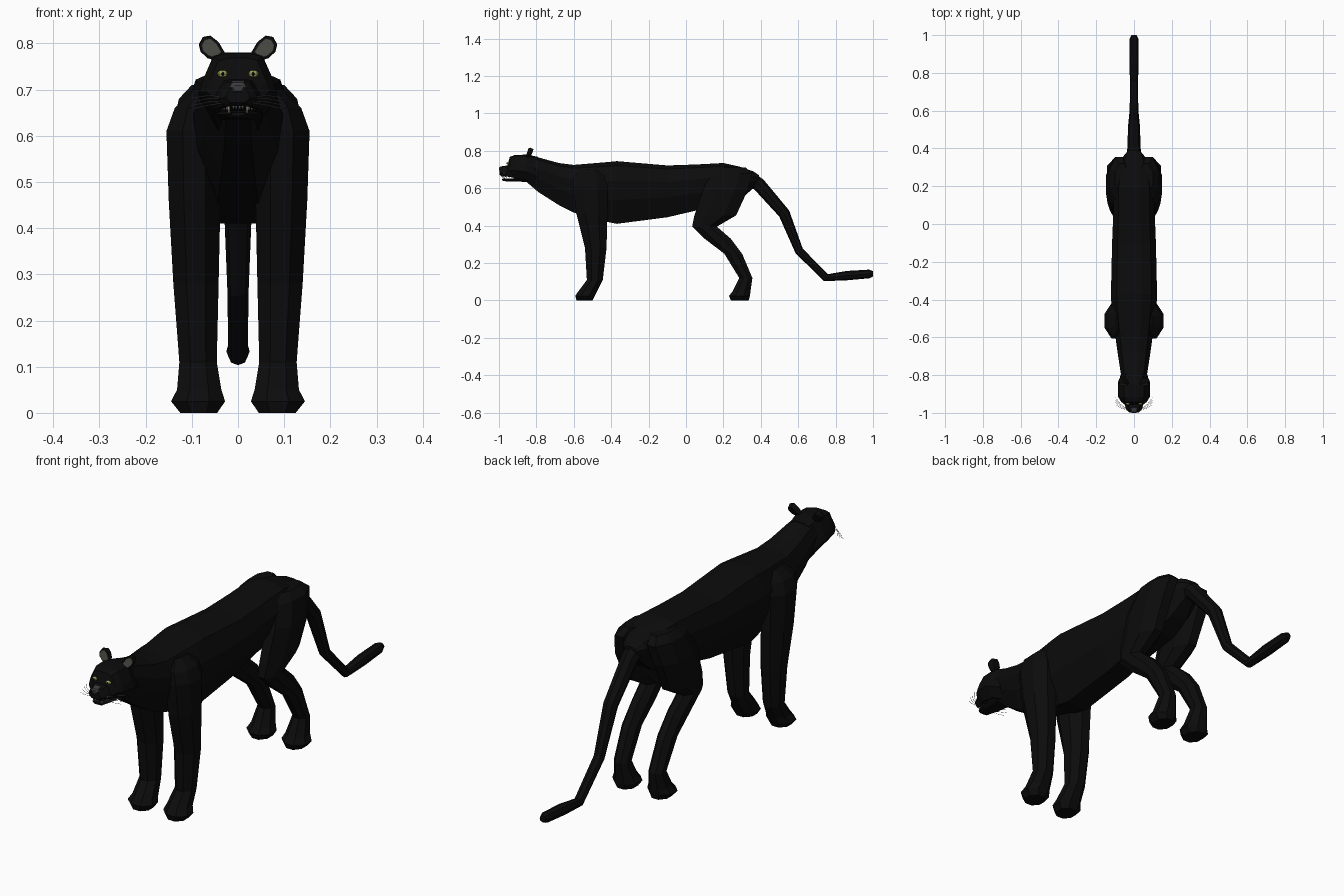
import bpy, bmesh, math
from mathutils import Vector, Matrix


def material(name, r, g, b):
    m = bpy.data.materials.new(name)
    m.diffuse_color = (r, g, b, 1)
    return m


FUR = material("black fur", 0.0035, 0.0035, 0.0035)
GREY = material("ear grey", 0.06, 0.06, 0.05)
NOSE = material("nose grey", 0.045, 0.045, 0.045)
EYE = material("yellow green eye", 0.35, 0.36, 0.11)
IVORY = material("ivory", 0.6, 0.57, 0.48)
WHISKER = material("whisker grey", 0.3, 0.3, 0.3)


def finish(name, bm, mat, mirror=False):
    bmesh.ops.recalc_face_normals(bm, faces=bm.faces)
    me = bpy.data.meshes.new(name)
    bm.to_mesh(me)
    bm.free()
    me.materials.append(mat)
    ob = bpy.data.objects.new(name, me)
    bpy.context.collection.objects.link(ob)
    if mirror:
        mod = ob.modifiers.new("mirror", 'MIRROR')
        mod.use_mirror_merge = False
    return ob


def loft(name, rings, mat, mirror=False):
    """Skin a list of equal-length point rings and cap both ends."""
    bm = bmesh.new()
    vs = [[bm.verts.new(p) for p in ring] for ring in rings]
    n = len(vs[0])
    for a, b in zip(vs, vs[1:]):
        for i in range(n):
            j = (i + 1) % n
            bm.faces.new((a[i], a[j], b[j], b[i]))
    bm.faces.new(vs[0])
    bm.faces.new(vs[-1])
    return finish(name, bm, mat, mirror)


def section(y, lo, hi, hw, half):
    """Symmetric upright section; half lists (width, height) fractions."""
    right = [(hw * u, y, lo + (hi - lo) * v) for u, v in half]
    return right + [(-x, yy, z) for x, yy, z in reversed(right)]


def slab(z, y0, y1, x0, x1):
    """Horizontal octagon filling a rectangle."""
    k = 0.5 / math.cos(math.pi / 8)
    ang = [math.pi / 8 + i * math.pi / 4 for i in range(8)]
    return [((x0 + x1) / 2 + (x1 - x0) * k * math.cos(a),
             (y0 + y1) / 2 + (y1 - y0) * k * math.sin(a), z) for a in ang]


# Torso and neck
trunk = [(0.32, 1), (0.75, 0.93), (1, 0.68), (0.88, 0.38), (0.42, 0)]
loft("torso", [section(*r, trunk) for r in [
    (-0.86, 0.64, 0.77, 0.062), (-0.79, 0.58, 0.765, 0.07),
    (-0.68, 0.51, 0.735, 0.087), (-0.60, 0.47, 0.725, 0.098),
    (-0.42, 0.42, 0.74, 0.12), (-0.37, 0.41, 0.745, 0.122),
    (-0.10, 0.445, 0.722, 0.116), (0.05, 0.48, 0.727, 0.11),
    (0.20, 0.50, 0.735, 0.108), (0.29, 0.54, 0.715, 0.09),
    (0.36, 0.60, 0.69, 0.055), (0.39, 0.62, 0.67, 0.03)]], FUR)

# Legs, each from shoulder or hip down to the paw
loft("front_legs", [slab(*r) for r in [
    (0.70, -0.56, -0.46, 0.05, 0.095), (0.66, -0.60, -0.43, 0.04, 0.137),
    (0.61, -0.605, -0.42, 0.035, 0.155), (0.46, -0.585, -0.42, 0.038, 0.150),
    (0.28, -0.54, -0.425, 0.042, 0.14), (0.11, -0.53, -0.445, 0.046, 0.127),
    (0.05, -0.575, -0.475, 0.036, 0.132), (0.025, -0.592, -0.488, 0.028, 0.145),
    (0.0, -0.585, -0.50, 0.045, 0.125)]], FUR, True)
loft("hind_legs", [slab(*r) for r in [
    (0.71, 0.17, 0.32, 0.03, 0.10), (0.68, 0.13, 0.355, 0.03, 0.128),
    (0.59, 0.09, 0.33, 0.04, 0.148), (0.455, 0.045, 0.268, 0.045, 0.14),
    (0.395, 0.033, 0.165, 0.052, 0.128), (0.33, 0.10, 0.24, 0.05, 0.124),
    (0.25, 0.205, 0.30, 0.052, 0.122), (0.12, 0.285, 0.355, 0.052, 0.118),
    (0.05, 0.25, 0.345, 0.038, 0.13), (0.025, 0.23, 0.342, 0.028, 0.143),
    (0.0, 0.24, 0.335, 0.045, 0.122)]], FUR, True)

# Tail: rings perpendicular to a bent path
path = [(0.33, 0.655, 0.042), (0.39, 0.62, 0.036), (0.525, 0.465, 0.031),
        (0.605, 0.265, 0.023), (0.748, 0.122, 0.021), (0.86, 0.133, 0.025),
        (0.98, 0.142, 0.023), (1.0, 0.143, 0.014)]
rings = []
for i, (y, z, r) in enumerate(path):
    a, b = path[max(i - 1, 0)], path[min(i + 1, len(path) - 1)]
    d = Vector((0, b[0] - a[0], b[1] - a[1])).normalized()
    up = Vector((0, -d.z, d.y))
    rings.append([Vector((r * math.cos(t), y, z)) + up * r * math.sin(t)
                  for t in [k * math.pi / 4 for k in range(8)]])
loft("tail", rings, FUR)

# Head, muzzle and open lower jaw
skull = [(0.32, 1), (0.62, 0.95), (0.9, 0.55), (1, 0.32), (0.62, 0)]
loft("head", [section(*r, skull) for r in [
    (-0.79, 0.61, 0.768, 0.068), (-0.85, 0.642, 0.78, 0.086),
    (-0.915, 0.655, 0.778, 0.084), (-0.942, 0.66, 0.768, 0.068),
    (-0.955, 0.662, 0.722, 0.05), (-0.985, 0.664, 0.717, 0.04),
    (-0.997, 0.672, 0.705, 0.026)]], FUR)
box = [(0.7, 1), (1, 0.6), (0.6, 0)]
loft("lower_jaw", [section(*r, box) for r in [
    (-0.84, 0.634, 0.66, 0.055), (-0.93, 0.636, 0.653, 0.042),
    (-0.975, 0.638, 0.652, 0.028), (-0.985, 0.643, 0.65, 0.016)]], FUR)
loft("nose", [section(*r, box) for r in [
    (-0.975, 0.695, 0.72, 0.019), (-0.995, 0.693, 0.715, 0.018),
    (-1.0, 0.697, 0.709, 0.011)]], NOSE)

# Ears with an inset grey lining
outline = [(0.028, 0.779), (0.042, 0.803), (0.060, 0.817), (0.076, 0.814),
           (0.085, 0.798), (0.081, 0.782), (0.066, 0.768), (0.045, 0.762)]


def ear_ring(y, s):
    # The ear leans slightly back toward its tip
    return [(0.06 + (x - 0.06) * s, y + (z - 0.79) * 0.25,
             0.79 + (z - 0.79) * s) for x, z in outline]


loft("ears", [ear_ring(-0.848, 0.95), ear_ring(-0.838, 1), ear_ring(-0.822, 0.7)],
     FUR, True)
loft("ear_linings", [ear_ring(-0.847, 0.8), ear_ring(-0.850, 0.74)], GREY, True)


def ball(name, pos, size, mat):
    bm = bmesh.new()
    bmesh.ops.create_uvsphere(bm, u_segments=8, v_segments=6, radius=1)
    bmesh.ops.transform(bm, verts=bm.verts,
                        matrix=Matrix.Translation(pos) @ Matrix.Diagonal((*size, 1)))
    return finish(name, bm, mat, True)


# Eyes and pupils
ball("eyes", (0.033, -0.948, 0.734), (0.012, 0.010, 0.008), EYE)
ball("pupils", (0.033, -0.957, 0.734), (0.0025, 0.002, 0.005), FUR)

# Teeth: long fangs at the front, short ones along the sides
bm = bmesh.new()
teeth = [(0.020, -0.978, 0.656, -0.018, 0.004), (0.019, -0.970, 0.657, 0.014, 0.003)]
teeth += [(0.024 + 0.006 * i, -0.958 + 0.016 * i, 0.659, -0.009, 0.003) for i in range(4)]
teeth += [(0.004 + 0.006 * i, -0.984, 0.661, -0.007, 0.0025) for i in range(2)]
for x, y, z, h, r in teeth:
    bmesh.ops.create_cone(
        bm, segments=5, radius1=r, radius2=0.0004, depth=abs(h), cap_ends=True,
        matrix=Matrix.Translation((x, y, z)) @ Matrix.Rotation(
            math.pi if h < 0 else 0, 4, 'X'))
finish("teeth", bm, IVORY, True)

# Whiskers: thin sweeping hairs
for side, label in ((1, "left"), (-1, "right")):
    cu = bpy.data.curves.new(label + "_whiskers", 'CURVE')
    cu.dimensions = '3D'
    cu.bevel_depth = 0.0007
    cu.bevel_resolution = 0
    for i in range(4):
        z = 0.672 + 0.004 * i
        sp = cu.splines.new('POLY')
        sp.points.add(2)
        for p, co in zip(sp.points, [(0.028, -0.985, z),
                                     (0.065, -0.978 + 0.006 * i, z - 0.006 + 0.003 * i),
                                     (0.098, -0.955 + 0.012 * i, z - 0.014 + 0.004 * i)]):
            p.co = (side * co[0], co[1], co[2], 1)
    cu.materials.append(WHISKER)
    bpy.context.collection.objects.link(bpy.data.objects.new(label + "_whiskers", cu))
